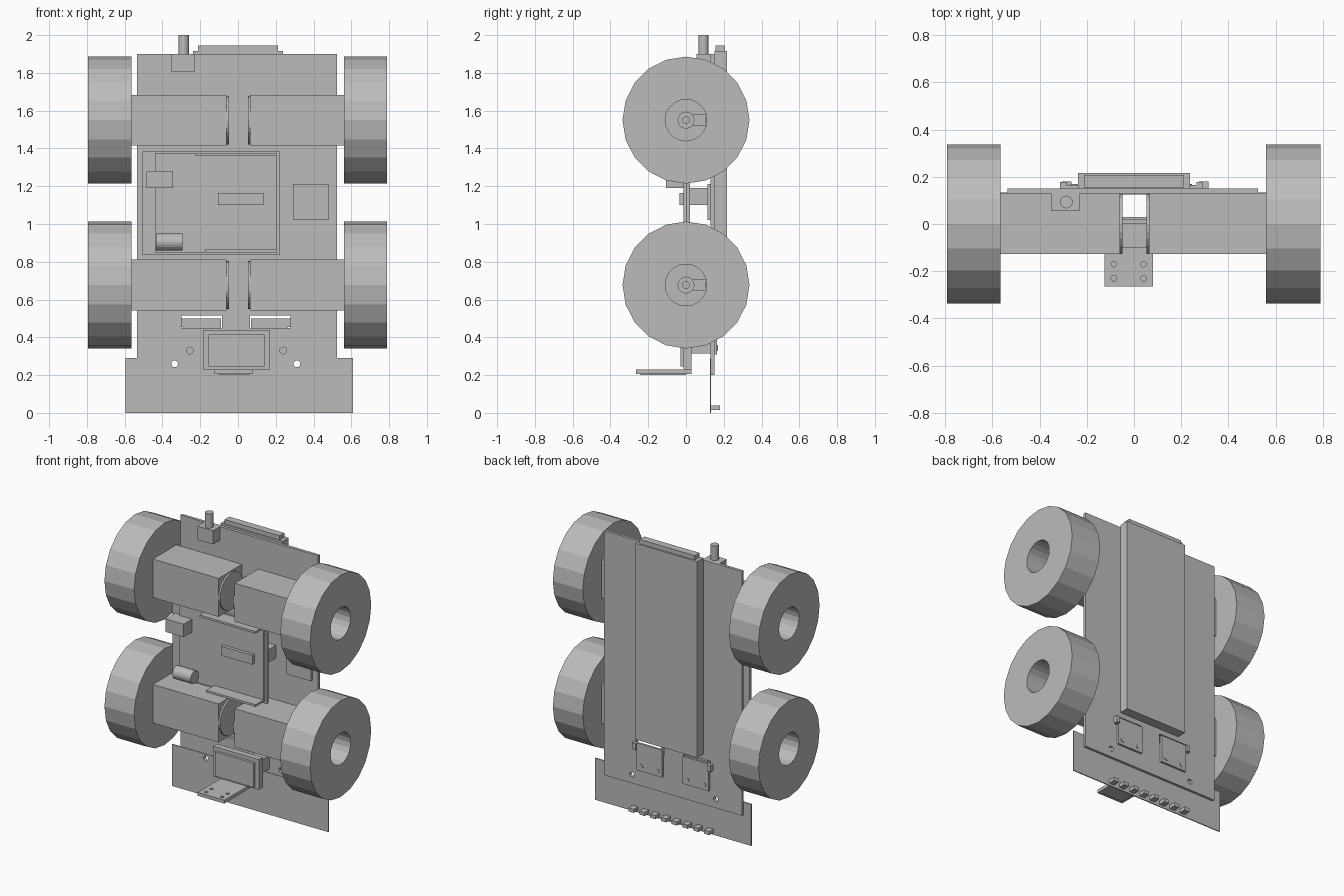
import bpy, bmesh, math
from mathutils import Matrix, Vector

if "Cube" in bpy.data.objects:
    bpy.data.objects.remove(bpy.data.objects["Cube"])

grey = bpy.data.materials.new("plain_grey")
grey.use_nodes = True
grey.diffuse_color = (0.5, 0.5, 0.5, 1)
grey.node_tree.nodes["Principled BSDF"].inputs["Base Color"].default_value = (0.5, 0.5, 0.5, 1)


def finish(name, bm):
    mesh = bpy.data.meshes.new(name)
    bm.to_mesh(mesh)
    bm.free()
    mesh.materials.append(grey)
    obj = bpy.data.objects.new(name, mesh)
    bpy.context.collection.objects.link(obj)
    return obj


def box(name, x, y, z):
    """Box from (min, max) pairs."""
    bm = bmesh.new()
    size = [b - a for a, b in (x, y, z)]
    mid = [(a + b) / 2 for a, b in (x, y, z)]
    bmesh.ops.create_cube(bm, size=1, matrix=Matrix.Translation(mid) @ Matrix.Diagonal((*size, 1)))
    return finish(name, bm)


def rod(name, axis, center, radius, length, sides=20):
    """Cylinder along a named axis."""
    direction = {"x": Vector((1, 0, 0)), "y": Vector((0, 1, 0)), "z": Vector((0, 0, 1))}[axis]
    turn = direction.to_track_quat("Z", "Y").to_matrix().to_4x4()
    bm = bmesh.new()
    bmesh.ops.create_cone(bm, cap_ends=True, segments=sides, radius1=radius, radius2=radius,
                          depth=length, matrix=Matrix.Translation(center) @ turn)
    return finish(name, bm)


def cut(target, cutters):
    for cutter in cutters:
        mod = target.modifiers.new("hole", "BOOLEAN")
        mod.operation = "DIFFERENCE"
        mod.solver = "EXACT"
        mod.object = cutter
        cutter.hide_render = True
        cutter.hide_viewport = True


def wheel(name, x0, x1, z, outer=0.336, inner=0.11, sides=20):
    """Ring-shaped tyre with an open centre."""
    bm = bmesh.new()
    loops = []
    for x, r in ((x0, outer), (x1, outer), (x1, inner), (x0, inner)):
        angles = [math.tau * i / sides for i in range(sides)]
        loops.append([bm.verts.new((x, r * math.sin(a), z + r * math.cos(a))) for a in angles])
    for k in range(4):
        a, b = loops[k], loops[(k + 1) % 4]
        for i in range(sides):
            j = (i + 1) % sides
            bm.faces.new((a[i], a[j], b[j], b[i]))
    bmesh.ops.recalc_face_normals(bm, faces=bm.faces)
    return finish(name, bm)


# Chassis and bumper plates
chassis = box("chassis_plate", (-0.535, 0.525), (0.13, 0.15), (0.2, 1.9))
bumper = box("bumper_plate", (-0.595, 0.608), (0.126, 0.133), (0, 0.29))
holes = [rod("hole_cutter", "y", (x, 0.14, z), 0.018, 0.2, 16)
         for x, z in ((-0.255, 0.33), (0.24, 0.33), (-0.335, 0.26), (0.312, 0.26))]
slots = [box("slot_cutter", (x, x + 0.215), (0.1, 0.2), (0.45, 0.515)) for x in (-0.3, 0.063)]
cut(chassis, holes + slots)
cut(bumper, holes[2:])

# Wheels, motors and shafts
for side, x_in, x_out, x_mid in (("right", -0.565, -0.793, -0.06), ("left", 0.56, 0.79, 0.064)):
    out = 1 if side == "left" else -1
    for end, z in (("upper", 1.55), ("lower", 0.677)):
        tag = side + "_" + end
        wheel(tag + "_wheel", min(x_in, x_out), max(x_in, x_out), z)
        box(tag + "_motor", sorted((x_in, x_mid)), (-0.128, 0.13), (z - 0.134, z + 0.134))
        rod(tag + "_motor_cap", "x", (x_mid - out * 0.004, 0, z), 0.128, 0.016, 24)
        rod(tag + "_shaft_collar", "x", (x_in + out * 0.01, 0, z), 0.045, 0.02, 16)
        rod(tag + "_shaft", "x", (x_in + out * 0.025, 0, z), 0.02, 0.05, 12)
        box(tag + "_shaft_key", sorted((x_in, x_in + out * 0.012)), (0.03, 0.105), (z - 0.03, z + 0.03))

# Battery pack on the back
box("battery_pack", (-0.238, 0.238), (0.15, 0.217), (0.55, 1.915))
box("battery_cap", (-0.212, 0.212), (0.155, 0.207), (1.915, 1.945))

# Circuit board and its components
box("board_base", (-0.505, 0.22), (0.002, 0.022), (0.835, 1.385))
box("board_top", (-0.44, 0.205), (-0.012, 0.002), (0.85, 1.375))
box("upper_header", (-0.225, 0.205), (-0.1, -0.01), (1.36, 1.375))
box("lower_header", (-0.175, 0.205), (-0.1, -0.01), (0.85, 0.865))
box("board_chip", (-0.105, 0.135), (-0.035, -0.01), (1.1, 1.165))
box("usb_socket", (-0.485, -0.345), (-0.105, 0.002), (1.19, 1.28))
rod("power_jack", "x", (-0.365, -0.055, 0.905), 0.045, 0.14, 20)
box("board_spacer", (0.07, 0.2), (0.022, 0.13), (1.1, 1.19))
box("driver_module", (0.29, 0.482), (0.115, 0.13), (1.02, 1.213))

# Power switch
box("switch_body", (-0.352, -0.23), (0.055, 0.13), (1.805, 1.9))
rod("switch_lever", "z", (-0.287, 0.093, 1.95), 0.027, 0.1, 16)

# Front sensor, its support and drilled shelf
box("sensor_frame", (-0.185, 0.17), (-0.012, 0.03), (0.23, 0.44))
box("sensor_face", (-0.155, 0.14), (-0.03, -0.012), (0.245, 0.415))
box("sensor_support", (0.06, 0.15), (0.03, 0.13), (0.315, 0.41))
shelf = box("sensor_shelf", (-0.125, 0.08), (-0.265, 0.03), (0.207, 0.23))
cut(shelf, [rod("shelf_cutter", "z", (x, y, 0.22), 0.012, 0.1, 12)
            for x in (-0.085, 0.04) for y in (-0.23, -0.17)])
box("shelf_lip", (-0.1, 0.06), (-0.24, 0), (0.2, 0.207))

# Hinge brackets with screws on the back
for x0, x1, lug in ((-0.29, -0.09, -0.3), (0.07, 0.265, 0.277)):
    box("bracket_plate", (x0, x1), (0.15, 0.165), (0.31, 0.5))
    box("bracket_lug", (lug - 0.013, lug + 0.013), (0.15, 0.178), (0.455, 0.5))
    for x in (x0 + 0.035, x1 - 0.035):
        rod("bracket_screw", "y", (x, 0.165, 0.345), 0.015, 0.008, 12)

# Row of line sensors along the bumper
for i in range(8):
    x = -0.285 + i * 0.083
    box("line_sensor", (x - 0.02, x + 0.02), (0.133, 0.18), (0.015, 0.04))
